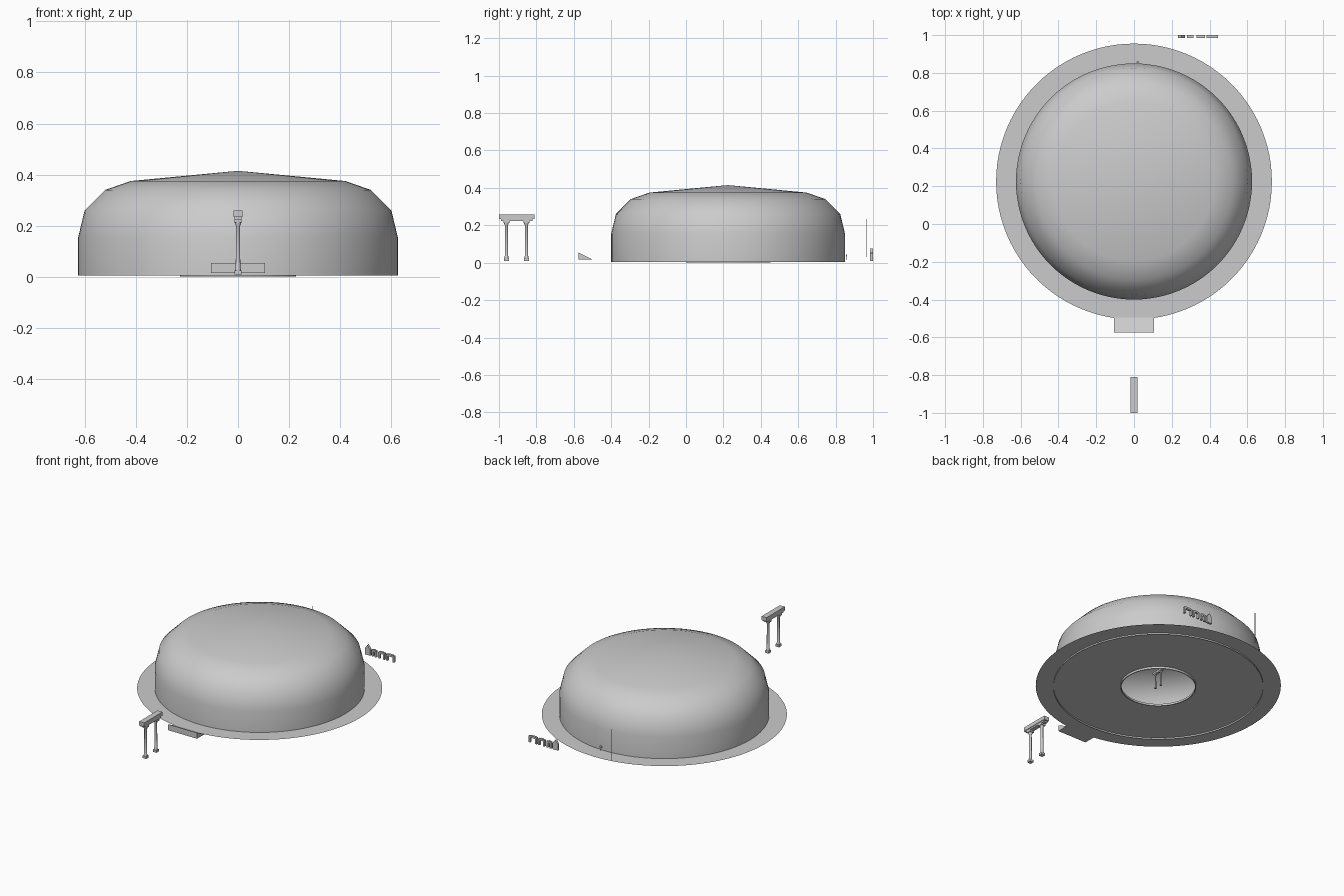
import bpy, bmesh, math
from mathutils import Vector

if "Cube" in bpy.data.objects:
    bpy.data.objects.remove(bpy.data.objects["Cube"])

CY = 0.225  # centre of the round hall in y


def finish(name, bm, smooth=False):
    me = bpy.data.meshes.new(name)
    bm.to_mesh(me)
    bm.free()
    ob = bpy.data.objects.new(name, me)
    bpy.context.collection.objects.link(ob)
    if smooth:
        bpy.ops.object.select_all(action='DESELECT')
        ob.select_set(True)
        bpy.context.view_layer.objects.active = ob
        bpy.ops.object.shade_smooth_by_angle(angle=math.radians(40))
    return ob


def lathe(name, profile, x=0, y=CY, n=96):
    # revolve an (r, z) profile about a vertical axis
    bm = bmesh.new()
    vs = [bm.verts.new((x + r, y, z)) for r, z in profile]
    es = [bm.edges.new(p) for p in zip(vs, vs[1:])]
    bmesh.ops.spin(bm, geom=vs + es, cent=(x, y, 0), axis=(0, 0, 1),
                   angle=2 * math.pi, steps=n, use_merge=True)
    bmesh.ops.remove_doubles(bm, verts=bm.verts, dist=1e-5)
    bmesh.ops.recalc_face_normals(bm, faces=bm.faces)
    c = Vector((x, y, -1))
    if sum((f.calc_center_median() - c).dot(f.normal) * f.calc_area() for f in bm.faces) < 0:
        bmesh.ops.reverse_faces(bm, faces=bm.faces)
    return finish(name, bm, True)


def box(name, x0, x1, y0, y1, z0, z1):
    bm = bmesh.new()
    bmesh.ops.create_cube(bm, size=1)
    for v in bm.verts:
        v.co = ((x0 + x1) / 2 + v.co.x * (x1 - x0),
                (y0 + y1) / 2 + v.co.y * (y1 - y0),
                (z0 + z1) / 2 + v.co.z * (z1 - z0))
    return finish(name, bm)


def prism(name, pts, vec):
    bm = bmesh.new()
    f = bm.faces.new([bm.verts.new(p) for p in pts])
    r = bmesh.ops.extrude_face_region(bm, geom=[f])
    bmesh.ops.translate(bm, vec=vec, verts=[g for g in r['geom'] if isinstance(g, bmesh.types.BMVert)])
    bmesh.ops.recalc_face_normals(bm, faces=bm.faces)
    return finish(name, bm)


# round hall: open shell, surrounding plaza with a central opening and its rim
lathe("dome_shell", [(0.625, 0.005), (0.625, 0.155), (0.60, 0.26),
                     (0.52, 0.34), (0.42, 0.375), (0, 0.415)])
lathe("plaza_disc", [(0.22, 0.015), (0.73, 0.015)])
lathe("floor_opening_rim", [(0.22, 0.015), (0.22, 0.002), (0.226, 0.002), (0.226, 0.015)])

# wedge ramp at the front
prism("entrance_ramp", [(-0.105, -0.575, 0.016), (-0.105, -0.495, 0.016),
                        (-0.105, -0.505, 0.02), (-0.105, -0.575, 0.055)], (0.21, 0, 0))


def gate(prefix, y, z, s):
    # two columns with bases and capitals carrying a beam, y is the beam centre
    for side, d in (("front", -0.055), ("back", 0.052)):
        c = y + d * s
        box(f"{prefix}_{side}_base", -.013 * s, .013 * s, c - .013 * s, c + .013 * s, z, z + .015 * s)
        lathe(f"{prefix}_{side}_column",
              [(r * s, z + h * s) for r, h in ((.011, .015), (.011, .022), (.009, .026),
                                               (.008, .19), (.012, .198), (.012, .203))], 0, c, 16)
        box(f"{prefix}_{side}_capital", -.015 * s, .015 * s, c - .015 * s, c + .015 * s,
            z + .203 * s, z + .215 * s)
    box(f"{prefix}_lower_beam", -.014 * s, .014 * s, y - .085 * s, y + .085 * s, z + .214 * s, z + .224 * s)
    box(f"{prefix}_upper_beam", -.018 * s, .018 * s, y - .095 * s, y + .095 * s, z + .224 * s, z + .249 * s)


gate("gate", -0.905, 0.01, 1.0)
gate("inner_gate", CY, 0.005, 0.45)

# slim pole and small marker behind the hall
box("back_pole", -0.134, -0.130, 0.963, 0.966, 0.03, 0.235)
box("back_marker_post", 0.017, 0.021, 0.857, 0.860, 0.015, 0.035)
box("back_marker_top", 0.012, 0.026, 0.856, 0.861, 0.033, 0.043)

# row of small garden ornaments: one peaked block and three low frames
prism("peaked_ornament", [(0.232, 0.985, 0.01), (0.27, 0.985, 0.01), (0.27, 0.985, 0.05),
                          (0.251, 0.985, 0.075), (0.232, 0.985, 0.05)], (0, 0.015, 0))
for i, (a, b) in enumerate(((0.28, 0.315), (0.33, 0.375), (0.385, 0.445))):
    box(f"ornament_{i}_left", a, a + .011, .985, 1.0, .01, .052)
    box(f"ornament_{i}_right", b - .011, b, .985, 1.0, .01, .052)
    box(f"ornament_{i}_top", a + .011, b - .011, .985, 1.0, .042, .055)
